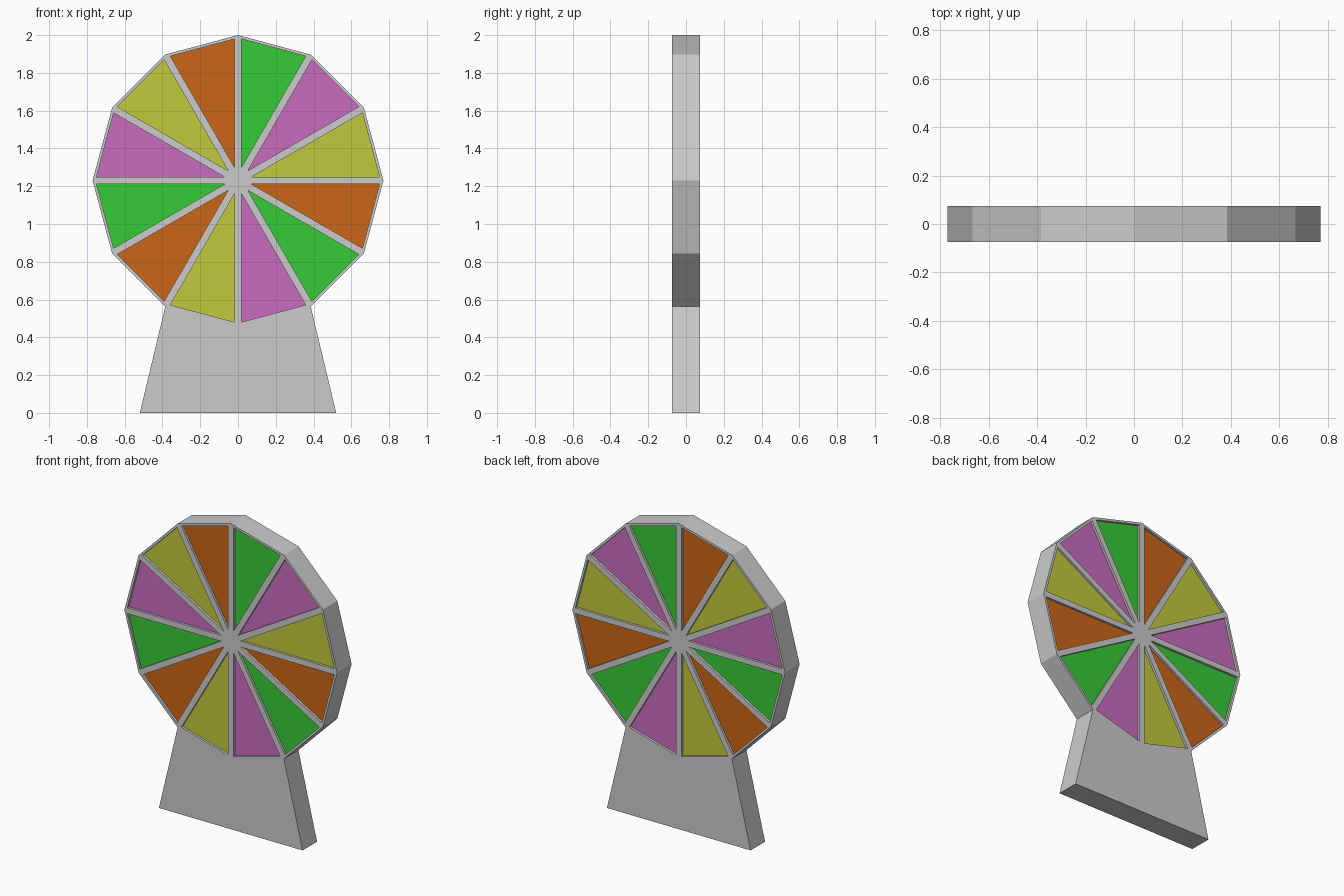
import bpy, bmesh
from math import sin, cos, tan, pi, radians

if "Cube" in bpy.data.objects:
    bpy.data.objects.remove(bpy.data.objects["Cube"])

N, R, CZ = 12, 0.77, 1.23      # wheel sides, radius, hub height
D = 0.075                      # half depth of the frame
PANEL_D = 0.06                 # half depth of the recessed panels
SPOKE, RIM = 0.019, 0.015      # half spoke width, rim width
STEP = 2 * pi / N


def polar(r, a):
    """Point in the front plane; angle runs clockwise from the top."""
    return (r * sin(a), CZ + r * cos(a))


def window(i):
    """Inner triangle of sector i: hub tip, first and second rim corners."""
    mid = (i + 0.5) * STEP
    tip_r = SPOKE / sin(STEP / 2)
    edge_r = R * cos(STEP / 2) - RIM
    half_w = (edge_r - tip_r) * tan(STEP / 2)

    def local(r, w):
        x, z = polar(r, mid)
        return (x + w * cos(mid), z - w * sin(mid))
    return [local(tip_r, 0), local(edge_r, -half_w), local(edge_r, half_w)]


def face(bm, pts):
    bm.faces.new([bm.verts.new(p) for p in pts])


def caps(bm, pts, d):
    for y in (-d, d):
        face(bm, [(x, y, z) for x, z in pts])


def wall(bm, p, q, d):
    face(bm, [(p[0], -d, p[1]), (q[0], -d, q[1]), (q[0], d, q[1]), (p[0], d, p[1])])


def finish(bm, name, mat=None):
    bmesh.ops.remove_doubles(bm, verts=bm.verts, dist=1e-5)
    bmesh.ops.recalc_face_normals(bm, faces=bm.faces)
    me = bpy.data.meshes.new(name)
    bm.to_mesh(me)
    bm.free()
    ob = bpy.data.objects.new(name, me)
    bpy.context.collection.objects.link(ob)
    if mat:
        me.materials.append(mat)
    return ob


def material(name, rgb):
    m = bpy.data.materials.new(name)
    m.diffuse_color = (*rgb, 1)
    m.use_nodes = True
    m.node_tree.nodes["Principled BSDF"].inputs["Base Color"].default_value = m.diffuse_color
    return m


# Frame: rim and spokes around twelve open windows, joined to the stand
bm = bmesh.new()
hub = (0, CZ)
for i in range(N):
    outer = [hub, polar(R, i * STEP), polar(R, (i + 1) * STEP)]
    inner = window(i)
    for k in range(3):
        n = (k + 1) % 3
        caps(bm, [outer[k], outer[n], inner[n], inner[k]], D)
        wall(bm, inner[k], inner[n], D)
    if i not in (5, 6):        # the bottom two sectors meet the stand
        wall(bm, outer[1], outer[2], D)

# Stand: flared base flush with the frame
right, bottom, left = (polar(R, k * STEP) for k in (5, 6, 7))
foot_r, foot_l = (0.52, 0), (-0.52, 0)
caps(bm, [bottom, right, foot_r, (0, 0)], D)
caps(bm, [bottom, left, foot_l, (0, 0)], D)
for p, q in ((right, foot_r), (foot_r, (0, 0)), ((0, 0), foot_l), (foot_l, left)):
    wall(bm, p, q, D)
finish(bm, "wheel_frame_and_stand")

# Coloured panels, slightly recessed on both sides
mats = [material("green", (0.037, 0.60, 0.037)),
        material("pink", (0.59, 0.15, 0.53)),
        material("yellow", (0.54, 0.59, 0.045)),
        material("orange", (0.597, 0.133, 0.009))]
for i in range(N):
    bm = bmesh.new()
    tri = window(i)
    caps(bm, tri, PANEL_D)
    for k in range(3):
        wall(bm, tri[k], tri[(k + 1) % 3], PANEL_D)
    finish(bm, f"wheel_panel_{i + 1}", mats[i % 4])
